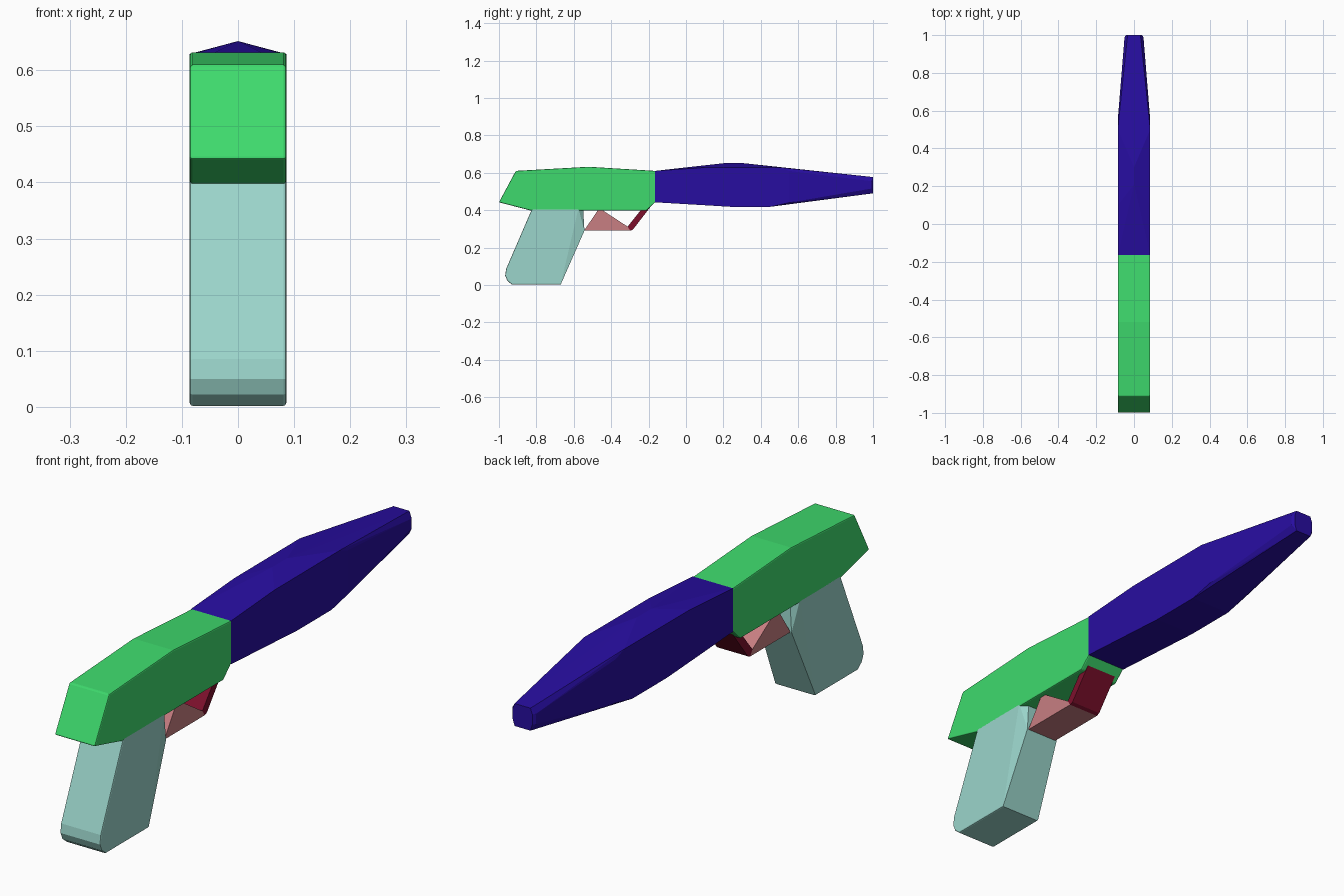
import bpy, bmesh

if "Cube" in bpy.data.objects:
    bpy.data.objects.remove(bpy.data.objects["Cube"], do_unlink=True)


def material(name, rgb):
    lin = [((c / 255 + 0.055) / 1.055) ** 2.4 if c > 10 else c / 255 / 12.92 for c in rgb]
    m = bpy.data.materials.new(name)
    m.use_nodes = True
    m.diffuse_color = (*lin, 1)
    m.node_tree.nodes["Principled BSDF"].inputs["Base Color"].default_value = (*lin, 1)
    return m


GREEN = material("green", (62, 218, 109))
BLUE = material("deep blue", (39, 13, 160))
MINT = material("pale teal", (155, 213, 203))
PINK = material("dusty pink", (200, 126, 130))
RED = material("dark red", (125, 16, 44))


def finish(name, bm, mat):
    bmesh.ops.recalc_face_normals(bm, faces=bm.faces)
    me = bpy.data.meshes.new(name)
    bm.to_mesh(me)
    bm.free()
    me.materials.append(mat)
    ob = bpy.data.objects.new(name, me)
    bpy.context.collection.objects.link(ob)
    return ob


def bevel(bm, width, keep=lambda e: True):
    """Round the sharp edges that pass the rule."""
    edges = [e for e in bm.edges if e.calc_face_angle(0) > 0.3 and keep(e)]
    bmesh.ops.bevel(bm, geom=edges, offset=width, segments=2, profile=0.5, affect='EDGES')


def slab(name, profile, half, mat, width=0.0, keep=lambda e: True):
    """Extrude a side profile of (y, z) points across x."""
    bm = bmesh.new()
    face = bm.faces.new([bm.verts.new((-half, y, z)) for y, z in profile])
    side = bmesh.ops.extrude_face_region(bm, geom=[face])["geom"]
    for v in side:
        if isinstance(v, bmesh.types.BMVert):
            v.co.x = half
    bmesh.ops.recalc_face_normals(bm, faces=bm.faces)
    if width:
        bevel(bm, width, keep)
    return finish(name, bm, mat)


def hull(name, points, mat, width=0.0, keep=lambda e: True):
    """Convex solid from (x, y, z) points mirrored across x."""
    bm = bmesh.new()
    for x, y, z in points:
        for s in ((1, -1) if x else (1,)):
            bm.verts.new((s * x, y, z))
    out = bmesh.ops.convex_hull(bm, input=bm.verts)
    loose = [g for g in out["geom_interior"] if isinstance(g, bmesh.types.BMVert)]
    bmesh.ops.delete(bm, geom=loose, context='VERTS')
    bmesh.ops.dissolve_limit(bm, angle_limit=0.02, verts=bm.verts, edges=bm.edges)
    bmesh.ops.recalc_face_normals(bm, faces=bm.faces)
    if width:
        bevel(bm, width, keep)
    return finish(name, bm, mat)


W = 0.086      # half width of the main parts
SEAM = -0.165  # where the body meets the barrel


def off_seam(e):
    return not all(abs(v.co.y - SEAM) < 1e-4 for v in e.verts)


# Body
slab("body", [(-1.0, 0.442), (-0.91, 0.61), (-0.52, 0.632), (SEAM, 0.61),
              (SEAM, 0.442), (-0.21, 0.398), (-0.83, 0.398)], W, GREEN, 0.005, off_seam)

# Barrel: swells to a low ridge, then tapers to an eight-sided tip
hull("barrel", [
    (W, SEAM, 0.442), (W, SEAM, 0.61),
    (W, 0.10, 0.628), (W, 0.50, 0.629),
    (0, 0.21, 0.652), (0, 0.30, 0.652),
    (W, 0.24, 0.418), (W, 0.45, 0.418), (W, 0.55, 0.44), (W, 0.55, 0.61),
    (0.05, 0.99, 0.515), (0.05, 0.99, 0.555),
    (0.042, 1.0, 0.515), (0.042, 1.0, 0.555),
    (0.034, 1.0, 0.49), (0.034, 1.0, 0.577),
], BLUE)

# Grip: slanted, with a narrower swell on its inner strap and a rounded heel
hull("grip", [
    (W, -0.822, 0.41), (W, -0.575, 0.41), (0.06, -0.55, 0.41),
    (0.072, -0.543, 0.29), (W, -0.67, 0.002), (W, -0.93, 0.002),
    (W, -0.955, 0.022), (W, -0.967, 0.05), (W, -0.962, 0.085),
], MINT, 0.005, lambda e: abs(e.verts[0].co.x - e.verts[1].co.x) < 0.001
     and all(abs(v.co.x) > W - 0.001 for v in e.verts))

# Trigger block and the strut that ties it to the body
slab("trigger_block", [(-0.545, 0.29), (-0.47, 0.402), (-0.45, 0.402),
                       (-0.312, 0.312), (-0.298, 0.29)], 0.066, PINK)
slab("guard_strut", [(-0.312, 0.312), (-0.23, 0.415), (-0.192, 0.415),
                     (-0.284, 0.296), (-0.298, 0.29)], 0.066, RED)
